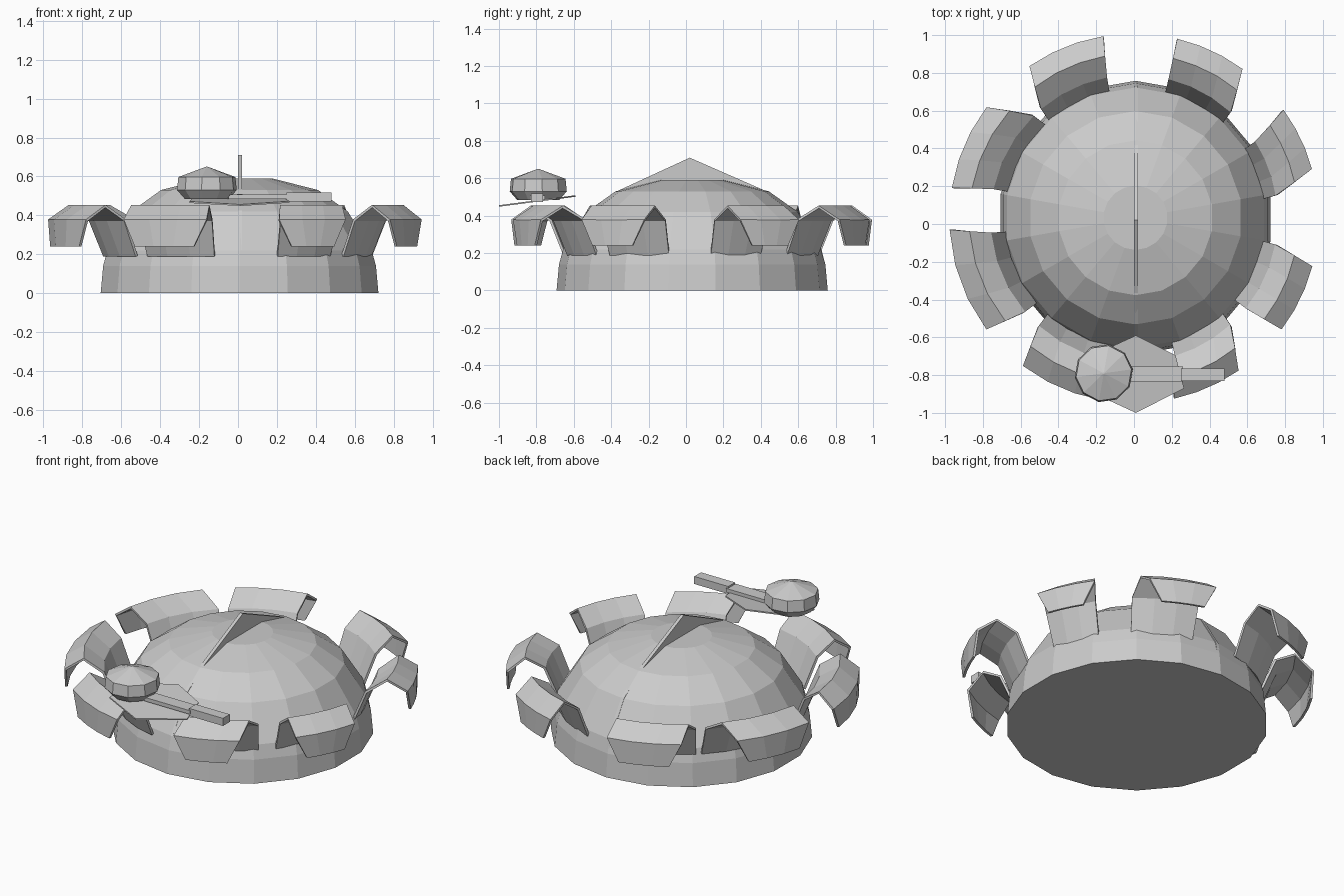
import bpy, bmesh, math
from math import sin, cos, radians

if "Cube" in bpy.data.objects:
    bpy.data.objects.remove(bpy.data.objects["Cube"])

grey = bpy.data.materials.new("plain grey")
grey.diffuse_color = (0.6, 0.6, 0.6, 1)
grey.use_nodes = True
grey.node_tree.nodes["Principled BSDF"].inputs["Base Color"].default_value = grey.diffuse_color


def make(name, verts, faces, solid=0):
    bm = bmesh.new()
    vs = [bm.verts.new(v) for v in verts]
    for f in faces:
        bm.faces.new([vs[i] for i in f])
    bmesh.ops.recalc_face_normals(bm, faces=bm.faces)
    me = bpy.data.meshes.new(name)
    bm.to_mesh(me)
    bm.free()
    me.materials.append(grey)
    ob = bpy.data.objects.new(name, me)
    bpy.context.collection.objects.link(ob)
    if solid:
        m = ob.modifiers.new("thickness", 'SOLIDIFY')
        m.thickness = solid
        m.offset = 0
    return ob


def lathe(name, profile, n, cx, cy, turn=0):
    verts, faces = [], []
    for r, z in profile:
        for i in range(n):
            a = 2 * math.pi * i / n + turn
            verts.append((cx + r * cos(a), cy + r * sin(a), z))
    for k in range(len(profile) - 1):
        for i in range(n):
            j = (i + 1) % n
            faces.append((k*n + i, k*n + j, k*n + n + j, k*n + n + i))
    faces.append(range(n))
    top = (len(profile) - 1) * n
    faces.append(range(top, top + n))
    return make(name, verts, faces)


def prism(name, outline, offset):
    # closed outline of 3D points swept along an offset vector
    n = len(outline)
    verts = list(outline) + [tuple(p[i] + offset[i] for i in range(3)) for p in outline]
    faces = [range(n), range(n, 2 * n)]
    faces += [(i, (i + 1) % n, n + (i + 1) % n, n + i) for i in range(n)]
    return make(name, verts, faces)


def box(name, x0, x1, y0, y1, z0, z1):
    return prism(name, [(x0, y0, z0), (x1, y0, z0), (x1, y1, z0), (x0, y1, z0)], (0, 0, z1 - z0))


# Main dome
lathe("dome", [(0.725, 0), (0.712, 0.14), (0.69, 0.22), (0.565, 0.42),
               (0.41, 0.53), (0.17, 0.59)], 18, 0.008, 0.033, radians(10))

# Thin central fin, proud of the dome, with a pointed crest
fin = [(-0.683, 0), (-0.675, 0.14), (-0.655, 0.22), (-0.53, 0.425), (-0.36, 0.535), (0.02, 0.71),
       (0.42, 0.535), (0.595, 0.425), (0.725, 0.22), (0.742, 0.14), (0.748, 0)]
prism("centre_fin", [(0, y, z) for y, z in fin], (0.02, 0, 0))

# Arched petals around the rim: inner start/end angle, outer start/end angle
petals = [(8.5, 32, 15.5, 36), (47, 76, 54, 76.5), (101, 131, 99.5, 124.5),
          (133.5, 168, 143, 170.5), (186, 221, 183.5, 217), (228, 260, 233, 260.5),
          (287, 313, 282.5, 304.5), (321, 350, 323, 345)]
# radius, height, blend inner-to-outer, narrowing in degrees
section = [(0.69, 0.19, 0, 0), (0.765, 0.375, 0.1, 0), (0.872, 0.447, 0.6, 0),
           (0.972, 0.375, 1, 0), (0.967, 0.24, 1, 4)]
COLS = 4
for p, (i0, i1, o0, o1) in enumerate(petals):
    verts, faces = [], []
    for r, z, t, nar in section:
        a0 = i0 + (o0 - i0) * t + nar
        a1 = i1 + (o1 - i1) * t - nar
        for c in range(COLS):
            a = radians(a0 + (a1 - a0) * c / (COLS - 1))
            verts.append((r * cos(a), 0.03 + r * sin(a), z))
    for k in range(len(section) - 1):
        for c in range(COLS - 1):
            b = k * COLS + c
            faces.append((b, b + 1, b + COLS + 1, b + COLS))
    make(f"petal_{p + 1}", verts, faces, 0.014)

# Floating pod with a shallow cone roof
lathe("pod", [(0.115, 0.485), (0.155, 0.53), (0.148, 0.597), (0.004, 0.65)], 10, -0.16, -0.79, radians(8))

# Tilted diamond plate under the pod
plate = [(0.01, -1.0), (0.265, -0.87), (0.22, -0.695), (0.01, -0.59), (-0.23, -0.70), (-0.25, -0.88)]
prism("pod_plate", [(x, y, 0.448 + (y + 1) * 0.13) for x, y in plate], (0, 0, 0.008))

# Arm and end block
box("pod_arm", -0.05, 0.26, -0.835, -0.755, 0.485, 0.508)
box("arm_end_block", 0.25, 0.48, -0.83, -0.765, 0.472, 0.518)
